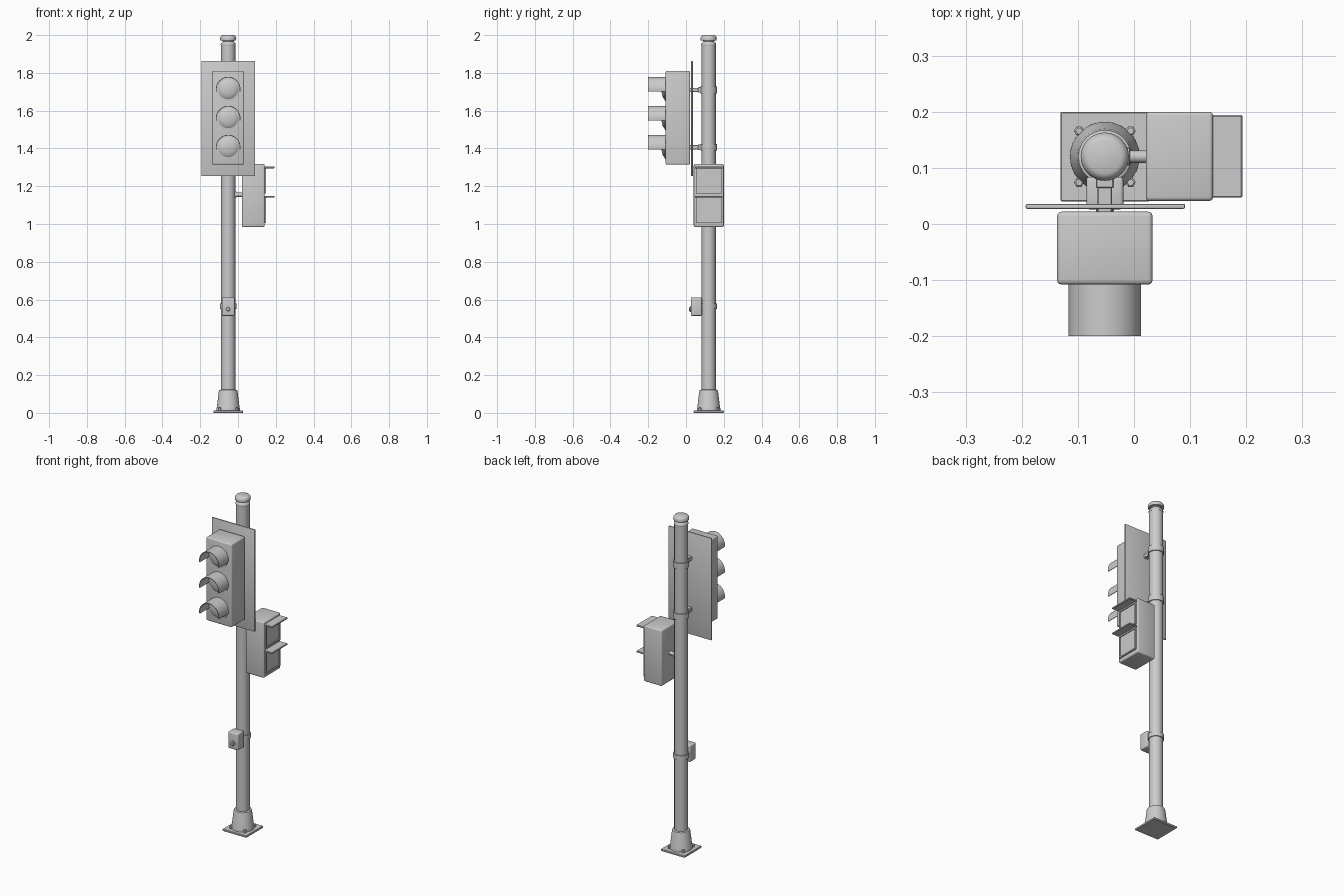
import bpy, bmesh, math
from mathutils import Matrix, Vector

if "Cube" in bpy.data.objects:
    bpy.data.objects.remove(bpy.data.objects["Cube"])

PX, PY = -0.052, 0.12            # pole axis
grey = bpy.data.materials.new("plain grey")
grey.diffuse_color = (0.6, 0.6, 0.6, 1)
grey.use_nodes = True
grey.node_tree.nodes["Principled BSDF"].inputs["Base Color"].default_value = grey.diffuse_color


def finish(bm, name, smooth=True):
    bmesh.ops.recalc_face_normals(bm, faces=bm.faces)
    me = bpy.data.meshes.new(name)
    bm.to_mesh(me)
    bm.free()
    me.materials.append(grey)
    ob = bpy.data.objects.new(name, me)
    bpy.context.collection.objects.link(ob)
    if smooth:
        bpy.ops.object.select_all(action='DESELECT')
        bpy.context.view_layer.objects.active = ob
        ob.select_set(True)
        bpy.ops.object.shade_smooth_by_angle(angle=math.radians(35))
    return ob


def box(name, lo, hi, bevel=0.0, seg=3):
    bm = bmesh.new()
    bmesh.ops.create_cube(bm, size=1)
    lo, hi = Vector(lo), Vector(hi)
    for v in bm.verts:
        v.co = Vector([(a + b) / 2 + c * (b - a) for a, b, c in zip(lo, hi, v.co)])
    if bevel:
        bmesh.ops.bevel(bm, geom=bm.edges[:], offset=bevel, segments=seg,
                        profile=0.5, affect='EDGES')
    return finish(bm, name)


def lathe(name, profile, origin, axis='Z', n=32):
    """Solid of revolution from (radius, distance) pairs along an axis."""
    rot = {'Z': Matrix.Identity(3),
           '-Y': Matrix.Rotation(math.pi / 2, 3, 'X'),
           'X': Matrix.Rotation(math.pi / 2, 3, 'Y')}[axis]
    bm = bmesh.new()
    rings = []
    for r, h in profile:
        rings.append([bm.verts.new(rot @ Vector((r * math.cos(2 * math.pi * i / n),
                      r * math.sin(2 * math.pi * i / n), h)) + Vector(origin))
                      for i in range(n)])
    for a, b in zip(rings, rings[1:]):
        for i in range(n):
            j = (i + 1) % n
            bm.faces.new((a[i], a[j], b[j], b[i]))
    bm.faces.new(rings[0])
    bm.faces.new(rings[-1])
    return finish(bm, name)


def visor(name, cz, r=0.065, t=0.004, y0=-0.107, y1=-0.2, n=28):
    """Open-bottomed tube hood."""
    bm = bmesh.new()
    rows = []
    for i in range(n + 1):
        a = math.radians(-11 + 202 * i / n)
        c, s = math.cos(a), math.sin(a)
        rows.append([bm.verts.new((PX + q * c, y, cz + q * s))
                     for q, y in ((r, y0), (r, y1), (r - t, y1), (r - t, y0))])
    for a, b in zip(rows, rows[1:]):
        for k in range(4):
            m = (k + 1) % 4
            bm.faces.new((a[k], a[m], b[m], b[k]))
    bm.faces.new(rows[0])
    bm.faces.new(rows[-1])
    return finish(bm, name)


# base and pole
box("base_plate", (PX - .079, PY - .08, 0), (PX + .079, PY + .08, .012), .002, 1)
lathe("base_collar", [(.062, .01), (.062, .022), (.06, .03), (.05, .112),
                      (.047, .121), (.036, .124)], (PX, PY, 0))
for sx in (-1, 1):
    for sy in (-1, 1):
        lathe("anchor_bolt", [(.009, .01), (.009, .026), (.006, .028)],
              (PX + sx * .046, PY + sy * .046, 0), n=6)
lathe("pole", [(.0375, .1), (.0375, 1.946)], (PX, PY, 0))
lathe("pole_cap", [(.038, 1.944), (.040, 1.95), (.038, 1.957), (.028, 1.967),
                   (.030, 1.971), (.042, 1.972), (.043, 1.985), (.040, 1.992),
                   (.036, 1.997), (.030, 2.0)], (PX, PY, 0))

# vehicle signal head
box("signal_housing", (-.137, -.108, 1.314), (.033, .022, 1.811), .008)
box("back_plate", (-.193, .027, 1.253), (.091, .036, 1.863), .003, 2)
for i in range(3):
    cz = 1.714 - i * .1535
    lathe("lens_ring", [(.062, 0), (.062, .006), (.056, .007)],
          (PX, -.106, cz), '-Y')
    lathe("lens", [(.053, 0), (.053, .008), (.047, .013), (.034, .018),
                   (.018, .021), (.004, .022)], (PX, -.108, cz), '-Y')
    visor("visor", cz)

# clamps joining the head to the pole
for cz in (1.71, 1.406):
    lathe("pole_clamp", [(.037, -.018), (.043, -.018), (.043, .018), (.037, .018)],
          (PX, PY, cz))
    box("bracket_arm", (PX - .013, .015, cz - .011), (PX + .013, .09, cz + .011), .002, 1)
    box("bracket_block", (PX - .016, .064, cz - .015), (PX + .016, .088, cz + .015), .002, 1)

# pedestrian signal facing +x
box("pedestrian_housing", (.021, .041, .984), (.141, .2, 1.317), .007)
lathe("pedestrian_arm", [(.016, .03), (.016, .044), (.011, .045), (.011, .08)],
      (PX, PY, 1.155), 'X', 20)
for top in (1.304, 1.149):
    box("pedestrian_shelf", (.136, .047, top - .009), (.193, .194, top), .002, 1)
    lo, hi = top - .143, top - .009
    # frame around a recessed window
    for a, b in (((.052, lo), (.06, hi)), ((.181, lo), (.189, hi)),
                 ((.06, lo), (.181, lo + .008)), ((.06, hi - .008), (.181, hi))):
        box("window_frame", (.138, a[0], a[1]), (.149, b[0], b[1]))
    box("pedestrian_window", (.138, .058, lo + .004), (.144, .183, hi - .004))

# push button
box("button_box", (PX - .033, .026, .514), (PX + .033, .084, .612), .006)
lathe("button_clamp", [(.037, -.014), (.043, -.014), (.043, .014), (.037, .014)],
      (PX, PY, .565))
lathe("button_rim", [(.016, 0), (.016, .004), (.012, .005)], (PX, .027, .549), '-Y', 24)
lathe("button", [(.011, 0), (.011, .009), (.008, .012)], (PX, .027, .549), '-Y', 24)
